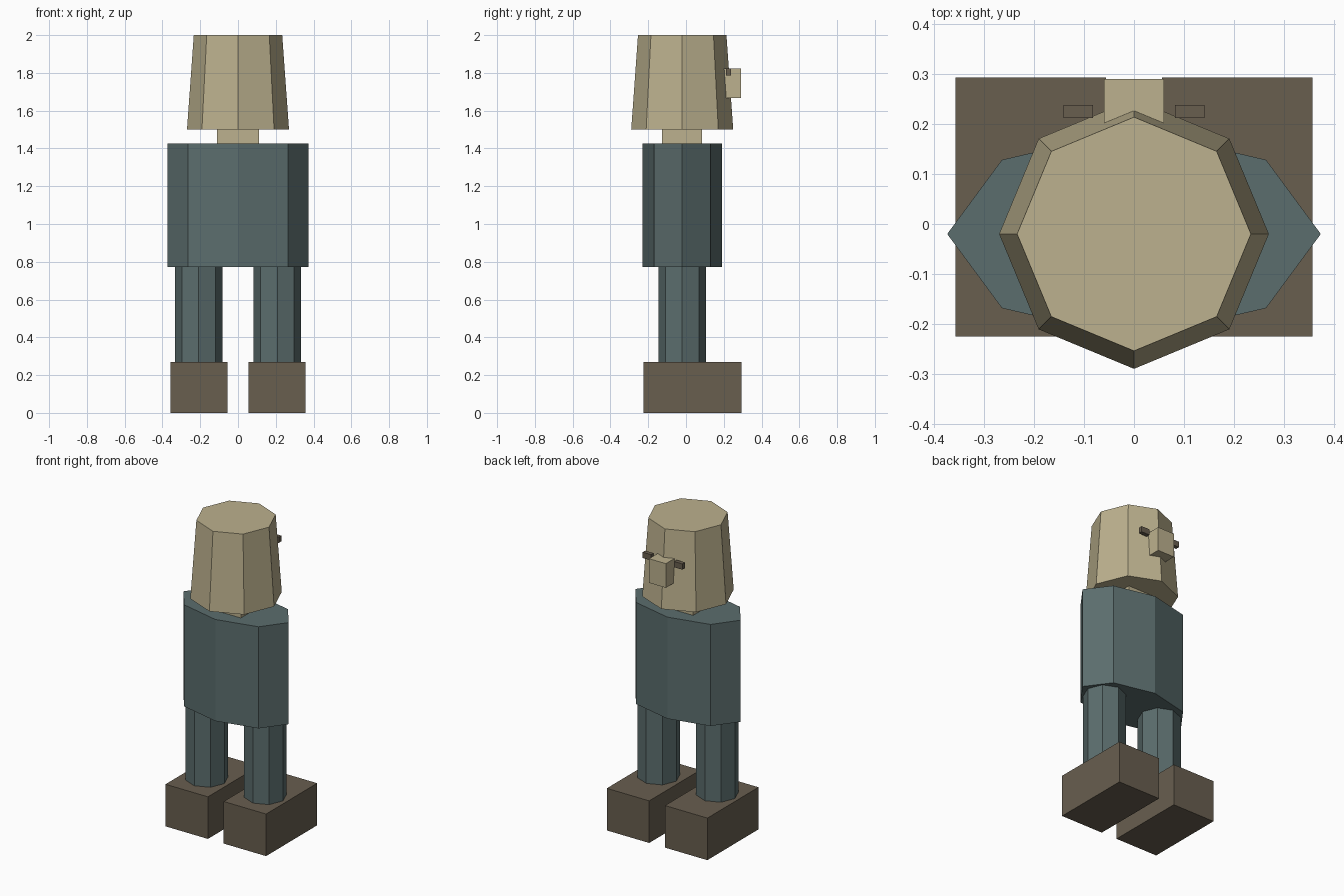
import bpy
import bmesh
from math import cos, sin, tau

cube = bpy.data.objects.get("Cube")
if cube:
    bpy.data.objects.remove(cube, do_unlink=True)

BODY_Y = -0.02  # shared depth axis of head, neck, torso and legs


def make_material(name, rgb):
    """Flat material from display (sRGB 0-255) values."""
    linear = [((c / 255 + 0.055) / 1.055) ** 2.4 for c in rgb] + [1.0]
    mat = bpy.data.materials.new(name)
    mat.use_nodes = True
    mat.diffuse_color = linear
    node = next(n for n in mat.node_tree.nodes if n.type == 'BSDF_PRINCIPLED')
    node.inputs["Base Color"].default_value = linear
    return mat


tan = make_material("tan", (188, 177, 142))
teal = make_material("grey_teal", (91, 109, 109))
brown = make_material("dark_brown", (104, 94, 79))


def finish(name, bm, mat):
    bmesh.ops.recalc_face_normals(bm, faces=bm.faces)
    mesh = bpy.data.meshes.new(name)
    bm.to_mesh(mesh)
    bm.free()
    mesh.materials.append(mat)
    obj = bpy.data.objects.new(name, mesh)
    bpy.context.collection.objects.link(obj)
    return obj


def box(name, mat, x, y, z):
    """Box from (min, max) pairs."""
    bm = bmesh.new()
    bmesh.ops.create_cube(bm, size=1)
    for v in bm.verts:
        v.co = [a + (b - a) * (c + 0.5) for (a, b), c in zip((x, y, z), v.co)]
    return finish(name, bm, mat)


def octagon(name, mat, x, z, rx, ry, taper=1.0):
    """Eight-sided column with a corner facing each axis."""
    bm = bmesh.new()
    rings = []
    for height, s in zip(z, (1.0, taper)):
        rings.append([bm.verts.new((x + rx * s * cos(tau * i / 8),
                                    BODY_Y + ry * s * sin(tau * i / 8),
                                    height)) for i in range(8)])
    low, high = rings
    for i in range(8):
        j = (i + 1) % 8
        bm.faces.new((low[i], low[j], high[j], high[i]))
    bm.faces.new(low)
    bm.faces.new(high)
    return finish(name, bm, mat)


# Head, neck and torso
octagon("head", tan, 0, (1.5, 2.0), 0.27, 0.27, taper=0.867)
box("neck", tan, (-0.11, 0.11), (-0.128, 0.085), (1.40, 1.52))
octagon("torso", teal, 0, (0.773, 1.425), 0.374, 0.21)

# Nose
box("nose", tan, (-0.06, 0.06), (0.17, 0.29), (1.667, 1.822))

# Paired parts
for side, s in (("left", 1), ("right", -1)):
    octagon(side + "_leg", teal, s * 0.208, (0.25, 0.79), 0.126, 0.126)
    box(side + "_foot", brown, sorted((s * 0.056, s * 0.357)),
        (-0.225, 0.293), (0, 0.27))
    box(side + "_eye", brown, sorted((s * 0.082, s * 0.141)),
        (0.212, 0.238), (1.785, 1.822))
